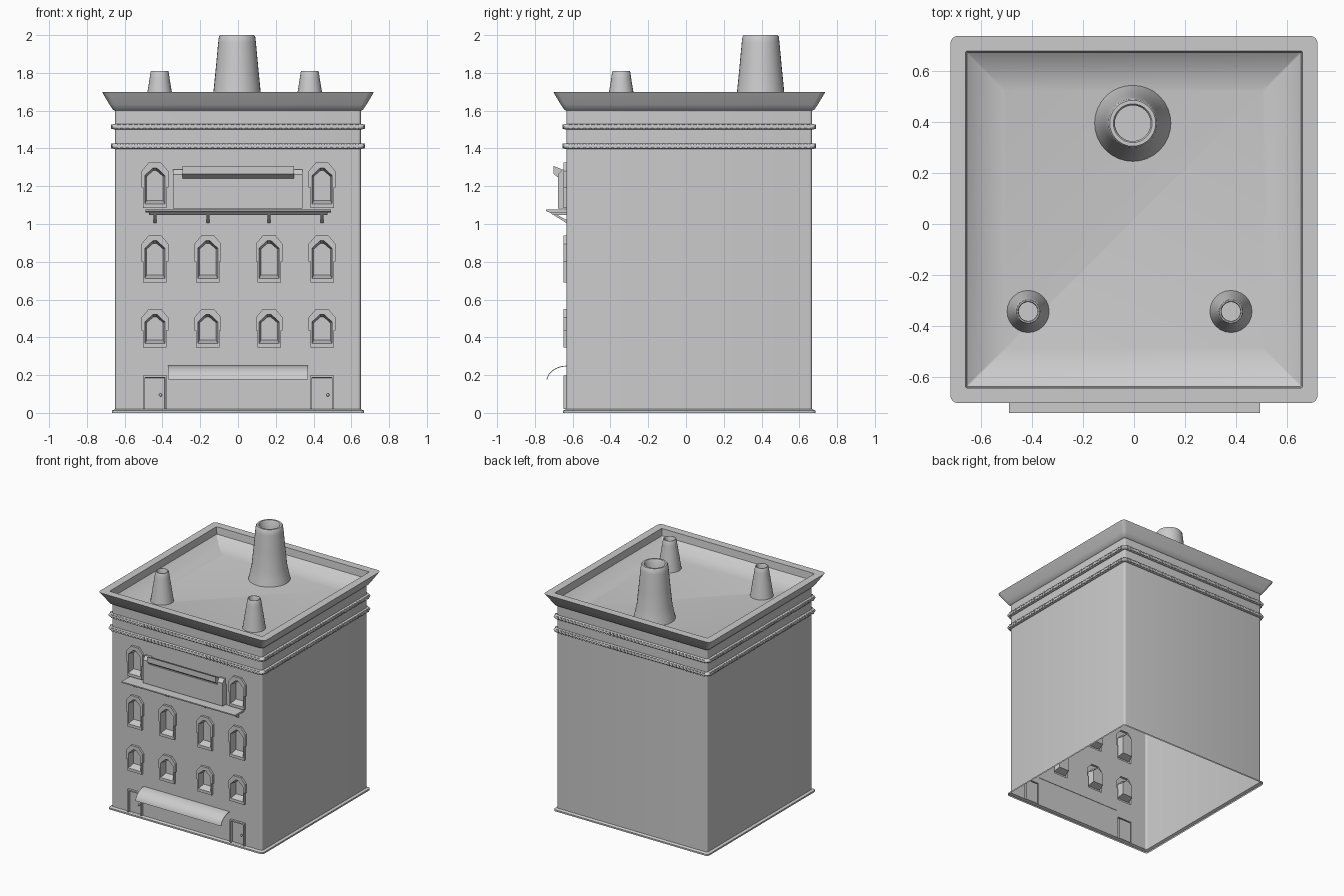
import bpy, bmesh, math
from mathutils import Vector, Matrix

if "Cube" in bpy.data.objects:
    bpy.data.objects.remove(bpy.data.objects["Cube"])

CY = 0.0175          # centre of the block in y
HALF = 0.65          # half width of the block
WALL = CY - HALF     # y of the front wall


def finish(name, bm, angle=35):
    bmesh.ops.recalc_face_normals(bm, faces=bm.faces)
    me = bpy.data.meshes.new(name)
    bm.to_mesh(me)
    bm.free()
    ob = bpy.data.objects.new(name, me)
    bpy.context.collection.objects.link(ob)
    bpy.ops.object.select_all(action='DESELECT')
    ob.select_set(True)
    bpy.context.view_layer.objects.active = ob
    bpy.ops.object.shade_smooth_by_angle(angle=math.radians(angle))
    return ob


def loft(bm, loops, cap_end=False, cap_start=False, closed=False, skip=()):
    rings = [[bm.verts.new(p) for p in lp] for lp in loops]
    n = len(rings[0])
    pairs = list(zip(rings, rings[1:])) + ([(rings[-1], rings[0])] if closed else [])
    for k, (a, b) in enumerate(pairs):
        for i in range(n):
            if (k, i) not in skip:
                j = (i + 1) % n
                bm.faces.new((a[i], a[j], b[j], b[i]))
    if cap_end:
        bm.faces.new(rings[-1])
    if cap_start:
        bm.faces.new(rings[0])


SEG = 4


def square_ring(h, z, r):
    # rounded square; the last edge of the ring is the front side
    pts = []
    for k, (sx, sy) in enumerate(((1, -1), (1, 1), (-1, 1), (-1, -1))):
        for s in range(SEG + 1):
            a = math.radians(-90 + 90 * k + 90 * s / SEG)
            pts.append((sx * (h - r) + r * math.cos(a), CY + sy * (h - r) + r * math.sin(a), z))
    return pts


def box(bm, x0, x1, y0, y1, z0, z1):
    m = Matrix.Translation(((x0 + x1) / 2, (y0 + y1) / 2, (z0 + z1) / 2)) \
        @ Matrix.Diagonal((x1 - x0, y1 - y0, z1 - z0, 1))
    bmesh.ops.create_cube(bm, size=1, matrix=m)


def prism(bm, profile, x0, x1):
    # extrude a (y, z) profile along x
    loft(bm, [[(x, y, z) for y, z in profile] for x in (x0, x1)], True, True)


# Shell: plinth, walls, cornice, parapet and roof deck in one profile
shell = [(.668, 0, .02), (.668, .012, .02), (HALF, .02, .015), (HALF, 1.4, .015),
         (HALF, 1.6, .015), (.662, 1.605, .02), (.68, 1.632, .025), (.712, 1.685, .03),
         (.72, 1.7, .03), (.66, 1.7, .005), (.655, 1.645, .005), (.60, 1.60, .005), (.508, 1.58, .005)]
bm = bmesh.new()
loft(bm, [square_ring(*p) for p in shell], cap_end=True, skip={(2, 4 * (SEG + 1) - 1)})
finish("building_shell", bm)

# Round string courses with small dentils
for label, z in (("lower", 1.412), ("upper", 1.515)):
    bm = bmesh.new()
    prof = [(HALF + .003 + .018 * math.cos(t), z + .015 * math.sin(t), .02)
            for t in (2 * math.pi * i / 10 for i in range(10))]
    loft(bm, [square_ring(*p) for p in prof], closed=True)
    finish(label + "_string_course", bm, 50)
    bm = bmesh.new()
    for i in range(43):
        t = -.63 + .03 * i
        for s in (-1, 1):
            e = HALF + .012
            y = CY + s * e
            box(bm, t - .008, t + .008, y - .01, y + .01, z - .013, z + .013)
            box(bm, s * e - .01, s * e + .01, CY + t - .008, CY + t + .008, z - .013, z + .013)
    finish(label + "_dentils", bm)


# Openings: outer and inner outlines as (x, z)
def mirrored(half, cx):
    return [(cx + x, z) for x, z in half] + [(cx - x, z) for x, z in reversed(half)]


def window_outlines(cx, b, top):
    m = b + (top - b) * .45
    outer = [(.062, b), (.062, m), (.071, m), (.071, top - .045), (.033, top)]
    inner = [(.053, b + .022), (.053, m), (.053, m + .01), (.053, top - .068), (.01, top - .028)]
    back = [(.044, b + .04), (.044, m), (.044, m + .01), (.044, top - .073), (.008, top - .042)]
    return [mirrored(h, cx) for h in (outer, inner, back)]


def door_outlines(cx, top):
    return [mirrored([(w, .021), (w, t)], cx)
            for w, t in ((.063, top), (.053, top - .01), (.052, top - .011))]


COLS = (-.44, -.16, .165, .445)
openings = []
for row, (b, t, cols) in enumerate(((.345, .55, COLS), (.69, .94, COLS), (1.085, 1.325, COLS[::3]))):
    for i, cx in enumerate(cols):
        openings.append((f"window_{row + 1}_{i + 1}", window_outlines(cx, b, t), WALL + .035))
for side, cx in (("left", -.44), ("right", .445)):
    openings.append((side + "_door", door_outlines(cx, .197), WALL + .004))

# Front wall with holes for the openings
bm = bmesh.new()
edges = []
x = HALF - .015
for lp in [[(-x, .02), (x, .02), (x, 1.4), (-x, 1.4)]] + [o[1][0] for o in openings]:
    vs = [bm.verts.new((px, WALL, pz)) for px, pz in lp]
    edges += [bm.edges.new((vs[i - 1], vs[i])) for i in range(len(vs))]
bmesh.ops.triangle_fill(bm, use_beauty=True, edges=edges, normal=(0, -1, 0))
finish("front_wall", bm)

# Raised frames, reveals and panes
for name, (outer, inner, back), depth in openings:
    bm = bmesh.new()
    proud = WALL - .017
    loft(bm, [[(px, y, pz) for px, pz in lp] for lp, y in
              ((outer, WALL), (outer, proud), (inner, proud), (back, depth))], cap_end=True)
    finish(name, bm, 20)

# Door knobs
for side, kx in (("left", -.41), ("right", .476)):
    bm = bmesh.new()
    bmesh.ops.create_uvsphere(bm, u_segments=12, v_segments=8, radius=.008,
                              matrix=Matrix.Translation((kx, WALL - .004, .095)))
    finish(side + "_door_knob", bm)

# Curved shop awning, a thin sheet
arc = []
for r in (0, .004):
    side = [(WALL + .003 - (.1105 - r) * math.sin(a), .165 + (.085 - r) * math.cos(a))
            for a in (math.radians(82 * i / 10) for i in range(11))]
    arc += side if r == 0 else side[::-1]
bm = bmesh.new()
prism(bm, arc, -.37, .37)
finish("awning", bm)

# Balcony shelf and its brackets
bm = bmesh.new()
prism(bm, [(WALL, 1.062), (-.725, 1.062), (-.74, 1.068), (-.74, 1.077), (WALL, 1.077)], -.49, .493)
prism(bm, [(WALL, 1.048), (-.705, 1.048), (-.72, 1.063), (WALL, 1.063)], -.47, .473)
finish("balcony_shelf", bm)
bm = bmesh.new()
for cx in COLS:
    prism(bm, [(-.705, 1.05), (-.685, 1.05), (WALL, 1.022), (WALL, 1.005)], cx - .008, cx + .008)
finish("balcony_brackets", bm)

# Sign box with a tilted hood and side cheeks
bm = bmesh.new()
box(bm, -.345, .342, -.678, WALL, 1.083, 1.24)
finish("sign_box", bm)
bm = bmesh.new()
prism(bm, [(-.702, 1.308), (-.702, 1.265), (-.668, 1.24), (-.648, 1.262), (-.658, 1.29)], -.295, .297)
finish("sign_hood", bm)
bm = bmesh.new()
for x0, x1 in ((-.345, -.295), (.297, .342)):
    prism(bm, [(-.678, 1.24), (-.678, 1.262), (-.655, 1.288), (-.64, 1.288), (-.64, 1.24)], x0, x1)
finish("sign_cheeks", bm)


# Tapered hollow chimneys
def chimney(name, cx, cy, profile, n=32):
    bm = bmesh.new()
    loft(bm, [[(cx + r * math.cos(2 * math.pi * i / n), cy + r * math.sin(2 * math.pi * i / n), z)
               for i in range(n)] for r, z in profile], cap_end=True)
    finish(name, bm, 45)


chimney("main_chimney", -.005, .395,
        [(.15, 1.578), (.138, 1.63), (.126, 1.69), (.112, 1.83), (.1, 1.96), (.096, 1.992),
         (.09, 2.0), (.076, 2.0), (.07, 1.992), (.07, 1.88)])
for side, cx in (("left", -.415), ("right", .38)):
    chimney(side + "_chimney", cx, -.343,
            [(.083, 1.578), (.075, 1.63), (.066, 1.69), (.053, 1.77), (.048, 1.805),
             (.045, 1.81), (.04, 1.81), (.037, 1.805), (.037, 1.74)], 24)
